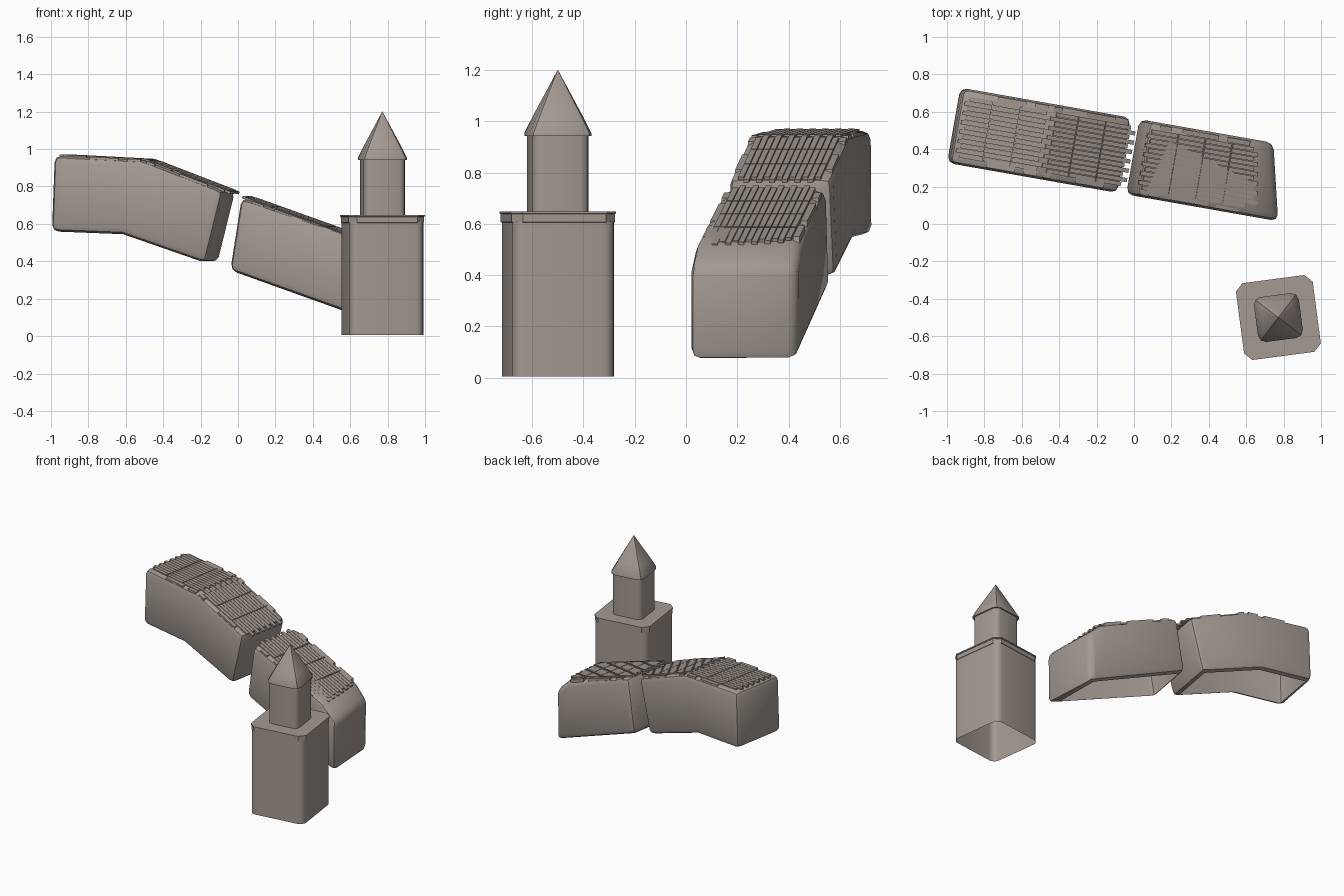
import bpy, bmesh, math
from mathutils import Vector, Matrix

if "Cube" in bpy.data.objects:
    bpy.data.objects.remove(bpy.data.objects["Cube"])

stone = bpy.data.materials.new("warm_grey_stone")
stone.diffuse_color = (0.37, 0.32, 0.285, 1)
stone.use_nodes = True
stone.node_tree.nodes["Principled BSDF"].inputs["Base Color"].default_value = stone.diffuse_color


def finish(name, bm, angle=32):
    bmesh.ops.recalc_face_normals(bm, faces=bm.faces)
    me = bpy.data.meshes.new(name)
    bm.to_mesh(me)
    bm.free()
    for p in me.polygons:
        p.use_smooth = True
    me.set_sharp_from_angle(angle=math.radians(angle))
    me.materials.append(stone)
    ob = bpy.data.objects.new(name, me)
    bpy.context.collection.objects.link(ob)
    return ob


# ---------- tower: stacked square outlines with cut corners ----------
TOWER = Matrix.Translation((0.772, -0.5, 0)) @ Matrix.Rotation(math.radians(7.5), 4, 'Z')


def outline(half, cut, z, steps):
    pts = []
    for q in range(4):
        for i in range(steps + 1):
            a = math.pi / 2 * (q + i / steps)
            cx, cy = [(1, 1), (-1, 1), (-1, -1), (1, -1)][q]
            pts.append(TOWER @ Vector((cx * (half - cut) + cut * math.cos(a),
                                       cy * (half - cut) + cut * math.sin(a), z)))
    return pts


def tower_part(name, rings, steps=1, close_top=True):
    bm = bmesh.new()
    loops = [[bm.verts.new(p) for p in outline(h, c, z, steps)] for h, c, z in rings]
    for a, b in zip(loops, loops[1:]):
        for i in range(len(a)):
            j = (i + 1) % len(a)
            bm.faces.new((a[i], a[j], b[j], b[i]))
    if close_top:
        bm.faces.new(loops[-1])
    return finish(name, bm)


tower_part("tower_body", [(0.2, 0.045, 0.005), (0.2, 0.045, 0.61)], 4, False)
tower_part("tower_cap", [(0.198, 0.04, 0.605), (0.203, 0.04, 0.607), (0.203, 0.04, 0.638),
                         (0.207, 0.04, 0.64), (0.207, 0.04, 0.648)])
tower_part("turret_wall", [(0.111, 0.035, 0.64), (0.111, 0.035, 0.95)], 3)
tower_part("turret_roof", [(0.105, 0.035, 0.942), (0.121, 0.04, 0.942), (0.121, 0.04, 0.955),
                           (0.088, 0.03, 1.025), (0.001, 0.0004, 1.2)], 2)

# ---------- stepped wall: u runs along it, v across it ----------
ANGLE = math.radians(-10)
ALONG = Vector((math.cos(ANGLE), math.sin(ANGLE), 0))
ACROSS = Vector((-math.sin(ANGLE), math.cos(ANGLE), 0))
ORIGIN = Vector((0, 0.358, 0))
HALF = 0.204


def place(u, v, z):
    return ORIGIN + ALONG * u + ACROSS * v + Vector((0, 0, z))


def wall_block(name, stations):
    """Each station is (bottom u, bottom z, top u, top z, skew); open underneath."""
    bm = bmesh.new()
    loops = []
    for ub, zb, ut, zt, k in stations:
        corners = [(ub, -HALF, zb), (ub, HALF, zb), (ut, HALF, zt), (ut, -HALF, zt)]
        loops.append([bm.verts.new(place(u + k * v, v, z)) for u, v, z in corners])
    for a, b in zip(loops, loops[1:]):
        for i in range(4):
            j = (i + 1) % 4
            bm.faces.new((a[i], a[j], b[j], b[i]))
    bm.faces.new(loops[0])
    bm.faces.new(loops[-1])
    bmesh.ops.recalc_face_normals(bm, faces=bm.faces)
    edges = [e for e in bm.edges if e.calc_face_angle() > 0.6]
    bmesh.ops.bevel(bm, geom=edges, offset=0.036, segments=2, profile=0.5, affect='EDGES')
    bm.normal_update()
    under = [f for f in bm.faces if f.normal.z < -0.7 and f.calc_area() > 0.02
             and min(e.calc_length() for e in f.edges) > 0.06]
    bmesh.ops.delete(bm, geom=under, context='FACES')
    return finish(name, bm, 40)


wall_block("upper_wall", [(-0.98, 0.56, -0.965, 0.965, 0),
                          (-0.594, 0.545, -0.48, 0.94, 0),
                          (-0.142, 0.39, -0.046, 0.775, 0)])
wall_block("lower_wall", [(-0.012, 0.352, 0.05, 0.74, 0),
                          (0.70, 0.09, 0.66, 0.525, -0.18),
                          (0.765, 0.065, 0.77, 0.43, -0.24)])


# ---------- thin planked walkways with toothed ends ----------
def walkway(name, start, end, spans, skew=0.0, teeth=(0.0, 0.022), rows=13, width=0.33):
    """Planks on the slope from start to end (u, z); spans are fractions of its length."""
    bm = bmesh.new()
    (u0, z0), (u1, z1) = start, end
    length = math.hypot(u1 - u0, z1 - z0)
    slope = (z1 - z0) / length
    pitch = width / rows
    for n, (t0, t1) in enumerate(spans):
        for r in range(rows):
            a, b = -width / 2 + r * pitch, -width / 2 + (r + 1) * pitch - 0.003
            mid = (a + b) / 2
            d0 = t0 * length - (teeth[r % 2] if n == 0 else 0)
            d1 = t1 * length + (teeth[r % 2] if n == len(spans) - 1 else 0)
            d1 += skew * mid if n == len(spans) - 1 else 0
            vs = []
            for h in (-0.004, 0.008):
                for d, v in ((d0, a), (d1, a), (d1, b), (d0, b)):
                    u = u0 + (u1 - u0) * d / length - slope * h
                    vs.append(bm.verts.new(place(u, v, z0 + slope * d + h)))
            for f in ((0, 1, 2, 3), (4, 5, 6, 7), (0, 1, 5, 4),
                      (1, 2, 6, 5), (2, 3, 7, 6), (3, 0, 4, 7)):
                bm.faces.new([vs[i] for i in f])
    return finish(name, bm)


walkway("top_walkway", (-0.965, 0.965), (-0.48, 0.94),
        [(0.09, 0.35), (0.36, 0.66), (0.67, 0.96)])
walkway("middle_walkway", (-0.48, 0.94), (-0.046, 0.775),
        [(0.07, 0.34), (0.35, 0.68), (0.69, 1.0)], teeth=(0.0, 0.03))
walkway("lower_walkway", (0.05, 0.74), (0.66, 0.525),
        [(0.03, 0.26), (0.27, 0.5), (0.51, 0.74), (0.75, 0.98)], skew=-0.18)


# ---------- broken kerb pieces along both top edges ----------
def kerb(name, start, end, pieces):
    bm = bmesh.new()
    (u0, z0), (u1, z1) = start, end
    for side in (-1, 1):
        for t0, t1 in pieces:
            vs = [bm.verts.new(place(u0 + (u1 - u0) * t, side * v, z0 + (z1 - z0) * t + h))
                  for h in (-0.03, 0.004)
                  for t, v in ((t0, 0.165), (t1, 0.165), (t1, 0.192), (t0, 0.192))]
            for f in ((0, 1, 2, 3), (4, 5, 6, 7), (0, 1, 5, 4),
                      (1, 2, 6, 5), (2, 3, 7, 6), (3, 0, 4, 7)):
                bm.faces.new([vs[i] for i in f])
    return finish(name, bm)


kerb("top_kerb", (-0.965, 0.965), (-0.48, 0.94), [(0.4, 0.72), (0.82, 0.97)])
kerb("middle_kerb", (-0.48, 0.94), (-0.046, 0.775), [(0.04, 0.14), (0.45, 0.8)])
kerb("lower_kerb", (0.05, 0.74), (0.66, 0.525), [(0.1, 0.2), (0.3, 0.62), (0.7, 0.9)])
